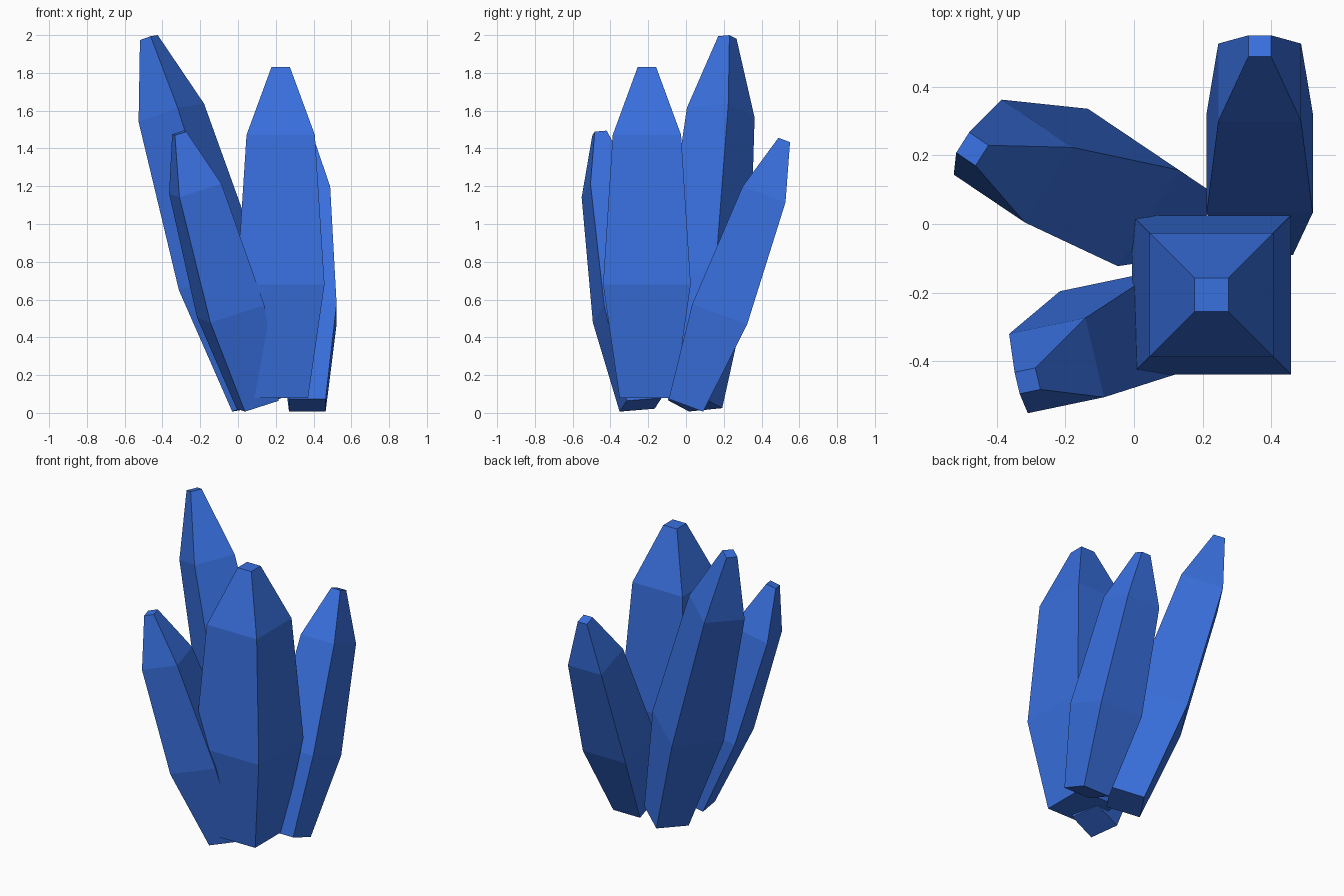
import bpy, bmesh
from mathutils import Vector

if "Cube" in bpy.data.objects:
    bpy.data.objects.remove(bpy.data.objects["Cube"])

mat = bpy.data.materials.new("blue_crystal")
mat.diffuse_color = (0.04, 0.16, 0.73, 1)
mat.use_nodes = True
mat.node_tree.nodes["Principled BSDF"].inputs["Base Color"].default_value = mat.diffuse_color

# shared crystal profile: (fraction of length, fraction of half width)
PROFILE = [(0, 0.625), (0.343, 1), (0.795, 0.78), (1, 0.212)]


def crystal(name, base, tip, half, side):
    """Square, four-ring shard from base to tip; side = one edge direction seen from above."""
    base, tip = Vector(base), Vector(tip)
    d = (tip - base).normalized()
    u = Vector((side[0], side[1], 0))
    u.z = -(d.x * u.x + d.y * u.y) / d.z
    u.normalize()
    v = d.cross(u)
    bm = bmesh.new()
    rings = []
    for t, w in PROFILE:
        c, r = base.lerp(tip, t), half * w
        rings.append([bm.verts.new(c + r * (a * u + b * v))
                      for a, b in ((-1, -1), (1, -1), (1, 1), (-1, 1))])
    for lo, hi in zip(rings, rings[1:]):
        for i in range(4):
            j = (i + 1) % 4
            bm.faces.new((lo[i], lo[j], hi[j], hi[i]))
    bm.faces.new(rings[0][::-1])
    bm.faces.new(rings[-1])
    me = bpy.data.meshes.new(name)
    bm.to_mesh(me)
    bm.free()
    me.materials.append(mat)
    bpy.context.collection.objects.link(bpy.data.objects.new(name, me))


# upright shard and three leaning shards
crystal("upright_crystal", (0.226, -0.207, 0.08), (0.226, -0.207, 1.83), 0.232, (1, 0))
crystal("back_right_crystal", (0.367, 0, 0.04), (0.367, 0.52, 1.445), 0.155, (1, 0))
crystal("tall_left_crystal", (0.108, 0.048, 0.046), (-0.472, 0.219, 1.987), 0.167, (0.14, 0.22))
crystal("front_left_crystal", (0.104, -0.24, 0.043), (-0.311, -0.458, 1.482), 0.153, (-0.055, 0.233))
